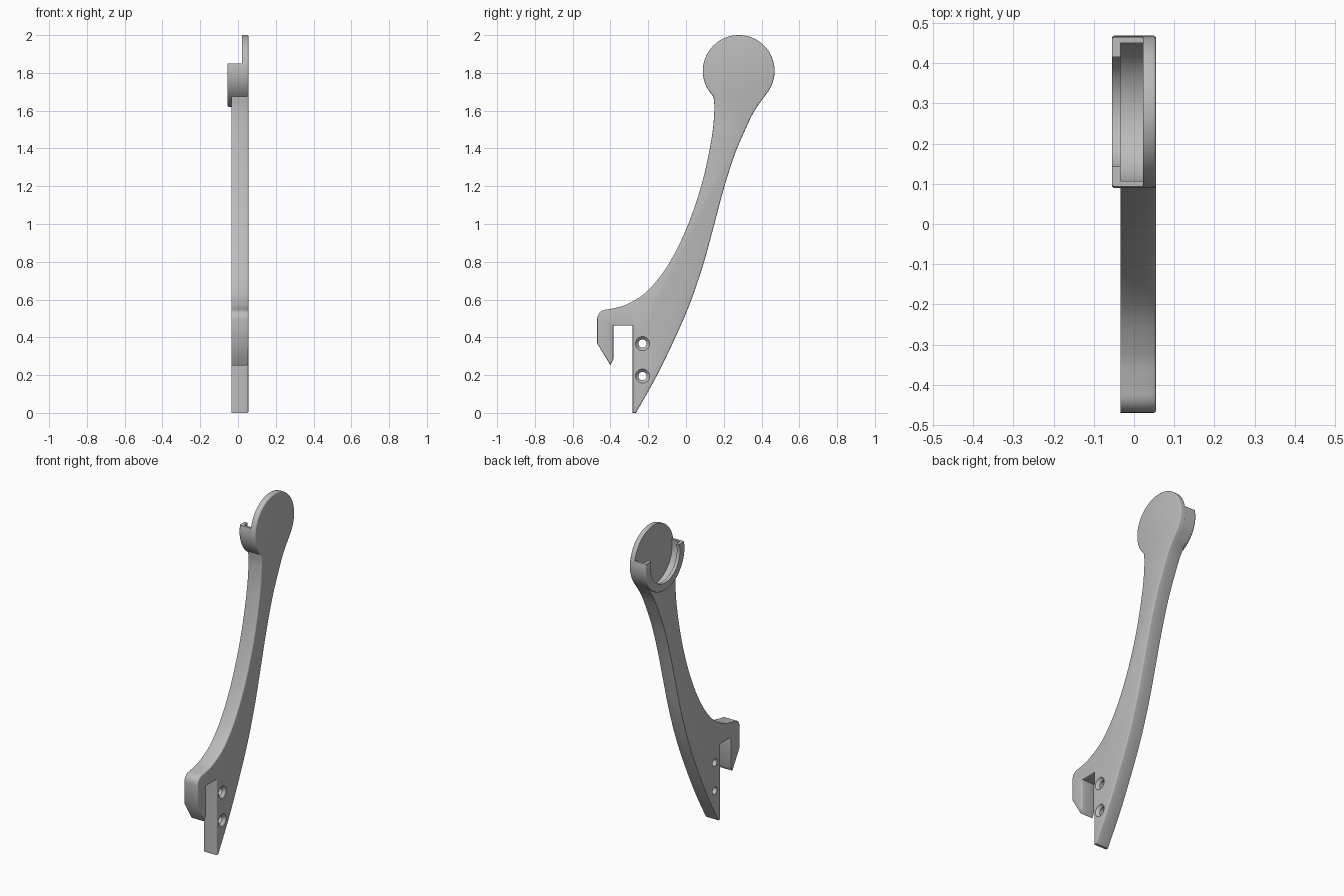
import bpy, bmesh, math
from mathutils import Vector

cube = bpy.data.objects.get("Cube")
if cube:
    bpy.data.objects.remove(cube, do_unlink=True)

grey = bpy.data.materials.new("plain grey")
grey.use_nodes = True
grey.diffuse_color = (0.5, 0.5, 0.5, 1)
grey.node_tree.nodes["Principled BSDF"].inputs["Base Color"].default_value = (0.5, 0.5, 0.5, 1)

CENTRE = Vector((0.279, 1.81))      # disc centre in (y, z)
R_OUT, R_CAVITY, R_LIP = 0.19, 0.176, 0.142
CUP_TOP = 0.04                      # cup rim height above the disc centre
X_BACK, X_PLATE, X_ARM, X_LIP = 0.055, 0.022, -0.034, -0.055


def spline(points, steps=6):
    """Smooth curve through the points."""
    p = [Vector(q) for q in points]
    p = [2 * p[0] - p[1]] + p + [2 * p[-1] - p[-2]]
    out = []
    for a, b, c, d in zip(p, p[1:], p[2:], p[3:]):
        for i in range(steps):
            t = i / steps
            out.append(0.5 * (2 * b + (c - a) * t + (2 * a - 5 * b + 4 * c - d) * t ** 2
                              + (3 * b - a - 3 * c + d) * t ** 3))
    return out + [p[-2]]


def arc(radius, start, end, centre=CENTRE, step=5):
    n = max(2, round(abs(end - start) / step))
    angles = [math.radians(start + (end - start) * i / n) for i in range(n + 1)]
    return [centre + radius * Vector((math.cos(a), math.sin(a))) for a in angles]


def rim_angle(radius):
    return math.degrees(math.asin(CUP_TOP / radius))


def slab(name, outline, x0, x1, rounded):
    """Extrude a (y, z) outline from x0 to x1, rounding the chosen edges of the x1 face."""
    bm = bmesh.new()
    face = bm.faces.new([bm.verts.new((x0, y, z)) for y, z in outline])
    ext = bmesh.ops.extrude_face_region(bm, geom=[face], use_keep_orig=True)["geom"]
    moved = [v for v in ext if isinstance(v, bmesh.types.BMVert)]
    bmesh.ops.translate(bm, verts=moved, vec=(x1 - x0, 0, 0))
    bmesh.ops.recalc_face_normals(bm, faces=bm.faces[:])
    edges = [e for e in bm.edges if all(abs(v.co.x - x1) < 1e-5 and
             rounded((Vector(v.co.yz) - CENTRE).length) for v in e.verts)]
    bmesh.ops.bevel(bm, geom=edges, offset=0.007, segments=3, profile=0.5,
                    affect='EDGES', clamp_overlap=True)
    return add_object(name, bm)


def add_object(name, bm):
    mesh = bpy.data.meshes.new(name)
    bm.to_mesh(mesh)
    bm.free()
    mesh.materials.append(grey)
    obj = bpy.data.objects.new(name, mesh)
    bpy.context.collection.objects.link(obj)
    return obj


def activate(obj):
    bpy.ops.object.select_all(action='DESELECT')
    obj.select_set(True)
    bpy.context.view_layer.objects.active = obj


# Arm outline: back curve going down, tip, slot, hook, front curve going up
JOIN_L, JOIN_R = 225.5, -38.5
back_curve = spline([arc(R_OUT, JOIN_R, 0)[0], (0.36, 1.595), (0.305, 1.48), (0.255, 1.36),
                     (0.198, 1.18), (0.142, 0.97), (0.085, 0.765), (0, 0.527),
                     (-0.14, 0.225), (-0.265, 0)])
slot_and_hook = [Vector(p) for p in [(-0.282, 0), (-0.282, 0.462), (-0.385, 0.462),
                                     (-0.385, 0.282), (-0.4, 0.252), (-0.47, 0.367)]]
hook_corner = arc(0.05, 180, 95, Vector((-0.42, 0.497)), 12)
front_curve = spline([(-0.4, 0.55), (-0.32, 0.572), (-0.21, 0.64), (-0.1, 0.775), (0, 0.97),
                      (0.083, 1.21), (0.135, 1.45), (0.15, 1.6), arc(R_OUT, JOIN_L, 180)[0]])
arm = back_curve + slot_and_hook + hook_corner + front_curve

# Back layer: arm and full disc in one piece
disc = arc(R_OUT, JOIN_L, JOIN_R)[1:-1]
back_plate = slab("arm_and_disc_plate", arm + disc, X_PLATE, X_BACK, lambda r: True)

# Middle layer: arm and the open cup wall
a_out, a_cav, a_lip = map(rim_angle, (R_OUT, R_CAVITY, R_LIP))
wall = (arc(R_OUT, JOIN_L, 180 - a_out)[1:] + arc(R_CAVITY, 180 - a_cav, 360 + a_cav)
        + arc(R_OUT, a_out, JOIN_R)[:-1])
middle = slab("arm_and_cup_wall", arm + wall, X_PLATE, X_ARM, lambda r: r > R_OUT + 0.004)

# Outer layer: retaining lip of the cup
lip = arc(R_OUT, 180 - a_out, 360 + a_out) + arc(R_LIP, 360 + a_lip, 180 - a_lip)
cup_lip = slab("cup_lip", lip, X_ARM, X_LIP, lambda r: r > R_OUT - 0.004)

# Countersunk screw holes
bm = bmesh.new()
for z in (0.195, 0.367):
    rings = []
    for x, r in ((0.06, 0.042), (0.038, 0.022), (-0.07, 0.022)):
        rings.append([bm.verts.new((x, y, h)) for y, h in
                      arc(r, 0, 350, Vector((-0.23, z)), 10)])
    for a, b in zip(rings, rings[1:]):
        for i in range(len(a)):
            j = (i + 1) % len(a)
            bm.faces.new((a[i], a[j], b[j], b[i]))
    bm.faces.new(rings[0])
    bm.faces.new(rings[-1])
bmesh.ops.recalc_face_normals(bm, faces=bm.faces[:])
cutter = add_object("screw_hole_cutter", bm)
cutter.hide_render = True
for part in (back_plate, middle):
    activate(part)
    mod = part.modifiers.new("screw_holes", 'BOOLEAN')
    mod.operation, mod.solver, mod.object = 'DIFFERENCE', 'EXACT', cutter
    bpy.ops.object.modifier_apply(modifier=mod.name)
bpy.data.objects.remove(cutter, do_unlink=True)

# Smooth curves, sharp corners
for part in (back_plate, middle, cup_lip):
    activate(part)
    bpy.ops.object.shade_smooth_by_angle(angle=math.radians(35))
